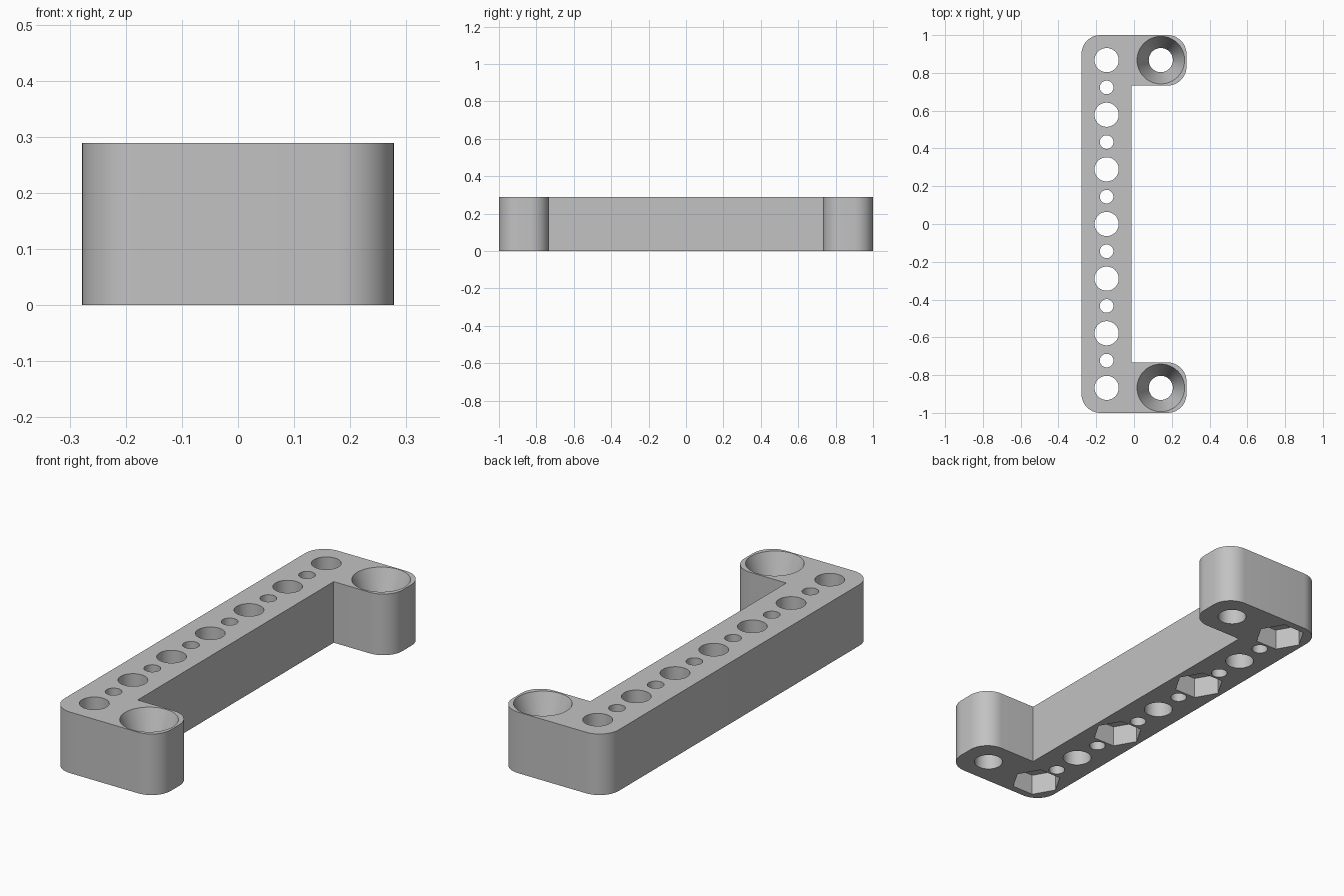
import bpy
import bmesh
from math import cos, sin, pi

if "Cube" in bpy.data.objects:
    bpy.data.objects.remove(bpy.data.objects["Cube"])

HALF_X, HALF_Y, HEIGHT = 0.278, 1.0, 0.289
BAR_EDGE, ARM_EDGE = -0.012, 0.733      # inner faces of the bar and arms
CORNER = 0.1
HOLE_X, PITCH = 0.145, 0.1446
HOLE_R, SMALL_R, SINK_R = 0.064, 0.036, 0.126
SINK_FLOOR, POCKET_DEPTH, POCKET_R = 0.125, 0.1, 0.113

grey = bpy.data.materials.new("plain grey")
grey.use_nodes = True
colour = (0.54, 0.54, 0.54, 1)
grey.diffuse_color = colour
grey.node_tree.nodes["Principled BSDF"].inputs["Base Color"].default_value = colour


def make_object(name, bm):
    bmesh.ops.recalc_face_normals(bm, faces=bm.faces)
    mesh = bpy.data.meshes.new(name)
    bm.to_mesh(mesh)
    bm.free()
    mesh.materials.append(grey)
    obj = bpy.data.objects.new(name, mesh)
    bpy.context.collection.objects.link(obj)
    return obj


def add_plug(bm, x, y, rings, sides):
    """Add a closed round or hexagonal solid through (radius, height) rings."""
    loops = [[bm.verts.new((x + r * cos(2 * pi * i / sides),
                            y + r * sin(2 * pi * i / sides), z))
              for i in range(sides)] for r, z in rings]
    for low, high in zip(loops, loops[1:]):
        for i in range(sides):
            j = (i + 1) % sides
            bm.faces.new((low[i], low[j], high[j], high[i]))
    bm.faces.new(loops[0])
    bm.faces.new(loops[-1])


def rounded(cx, cy, start, steps=12):
    """Quarter arc around a corner centre, counter-clockwise."""
    return [(cx + CORNER * cos(start + pi / 2 * i / steps),
             cy + CORNER * sin(start + pi / 2 * i / steps)) for i in range(steps + 1)]


def cut(target, cutter):
    mod = target.modifiers.new("cut", 'BOOLEAN')
    mod.operation = 'DIFFERENCE'
    mod.solver = 'EXACT'
    mod.object = cutter
    bpy.context.view_layer.objects.active = target
    bpy.ops.object.modifier_apply(modifier=mod.name)
    bpy.data.objects.remove(cutter)


# Bracket outline: a long bar with an arm at each end
ox, oy, iy = HALF_X - CORNER, HALF_Y - CORNER, ARM_EDGE + CORNER
outline = (rounded(-ox, -oy, pi) + rounded(ox, -oy, 1.5 * pi)
           + rounded(ox, -iy, 0) + [(BAR_EDGE, -ARM_EDGE), (BAR_EDGE, ARM_EDGE)]
           + rounded(ox, iy, 1.5 * pi) + rounded(ox, oy, 0)
           + rounded(-ox, oy, pi / 2))
bm = bmesh.new()
base = bm.faces.new([bm.verts.new((x, y, 0)) for x, y in outline])
top = bmesh.ops.extrude_face_region(bm, geom=[base], use_keep_orig=True)
bmesh.ops.translate(bm, vec=(0, 0, HEIGHT),
                    verts=[v for v in top["geom"] if isinstance(v, bmesh.types.BMVert)])
bracket = make_object("bracket", bm)

# Alternating large and small through holes along the bar
bm = bmesh.new()
for k in range(-6, 7):
    radius = SMALL_R if k % 2 else HOLE_R
    add_plug(bm, -HOLE_X, k * PITCH, [(radius, -0.1), (radius, HEIGHT + 0.1)], 48)

# Countersunk screw holes in the arms
slope = (SINK_R - HOLE_R) / (HEIGHT - SINK_FLOOR)
for side in (-1, 1):
    add_plug(bm, HOLE_X - 0.003, side * 6 * PITCH,
             [(HOLE_R, -0.1), (HOLE_R, SINK_FLOOR),
              (SINK_R + slope * 0.05, HEIGHT + 0.05)], 48)
cut(bracket, make_object("hole_cutter", bm))

# Hexagonal nut pockets under every other large hole
bm = bmesh.new()
for k in (-6, -2, 2, 6):
    add_plug(bm, -HOLE_X, k * PITCH, [(POCKET_R, -0.1), (POCKET_R, POCKET_DEPTH)], 6)
cut(bracket, make_object("pocket_cutter", bm))

# Smooth the round walls, keep the edges sharp
bpy.ops.object.select_all(action='DESELECT')
bracket.select_set(True)
bpy.context.view_layer.objects.active = bracket
bpy.ops.object.shade_smooth_by_angle(angle=pi / 9)
